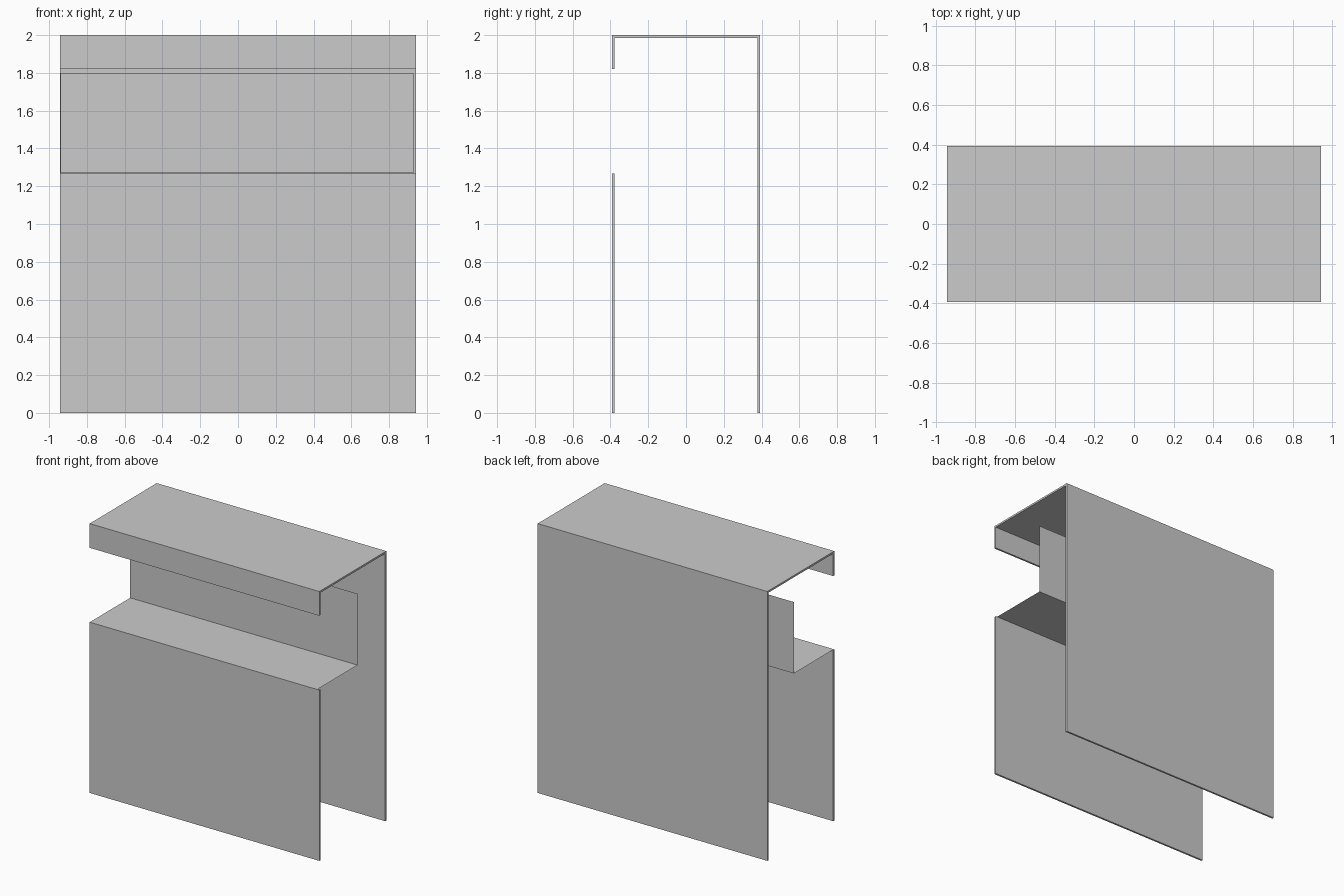
import bpy

if "Cube" in bpy.data.objects:
    bpy.data.objects.remove(bpy.data.objects["Cube"])

W = 0.943   # half width
D = 0.393   # half depth
T = 0.014   # sheet thickness


def extrude_profile(name, pts, x0, x1, closed=True):
    """Extrude a (y, z) profile along x; open profiles give thin sheets."""
    n = len(pts)
    verts = [(x, y, z) for x in (x0, x1) for y, z in pts]
    faces = [(i, (i + 1) % n, (i + 1) % n + n, i + n)
             for i in range(n if closed else n - 1)]
    if closed:
        faces += [tuple(reversed(range(n))), tuple(range(n, 2 * n))]
    mesh = bpy.data.meshes.new(name)
    mesh.from_pydata(verts, [], faces)
    obj = bpy.data.objects.new(name, mesh)
    bpy.context.collection.objects.link(obj)
    return obj


# Back wall, roof and front lip bent from one sheet
extrude_profile("outer_shell", [
    (D, 0), (D, 2), (-D, 2), (-D, 1.82),
    (-D + T, 1.82), (-D + T, 2 - T), (D - T, 2 - T), (D - T, 0)], -W, W)

# Lower front panel
extrude_profile("front_panel", [
    (-D + T, 0), (-D + T, 1.268), (-D, 1.268), (-D, 0)], -W, W)

# Recessed counter and its back board, a thin folded sheet
extrude_profile("recess_shelf", [
    (-D, 1.27), (0.077, 1.27), (0.077, 1.80)], -W + 0.003, 0.928, closed=False)
